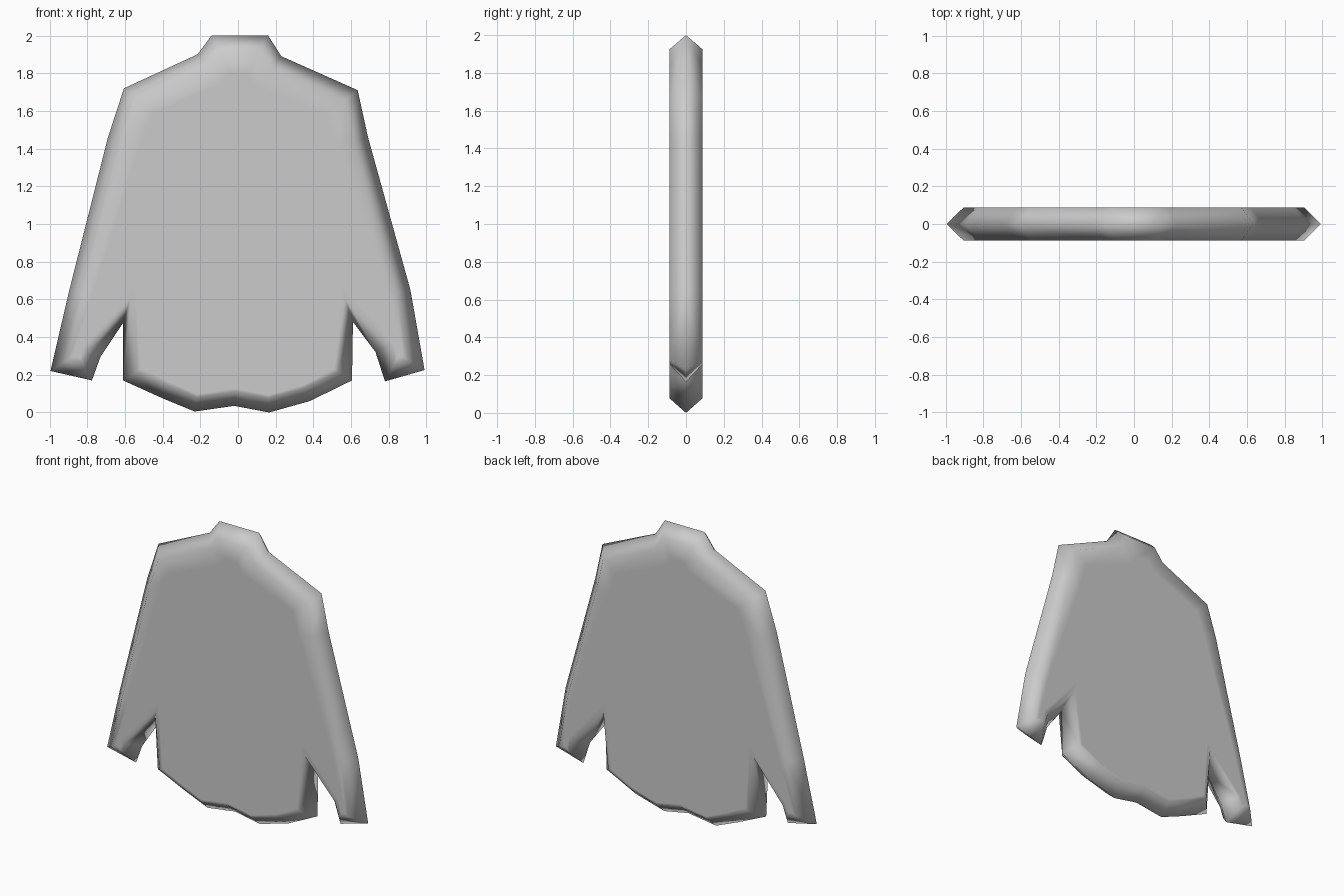
import bpy, bmesh
from mathutils import Vector

cube = bpy.data.objects.get("Cube")
if cube:
    bpy.data.objects.remove(cube, do_unlink=True)

HALF_DEPTH = 0.087
BEVEL = 0.075

# Garment outline (x, z), clockwise from the collar
OUTLINE = [
    (-0.14, 2.0), (0.16, 2.0), (0.23, 1.89), (0.635, 1.71), (0.69, 1.46),
    (0.915, 0.65), (0.99, 0.225), (0.78, 0.165), (0.73, 0.32), (0.61, 0.48),
    (0.605, 0.17), (0.38, 0.06), (0.165, 0.0), (-0.02, 0.035), (-0.23, 0.005),
    (-0.4, 0.075), (-0.61, 0.17), (-0.61, 0.475), (-0.73, 0.295),
    (-0.775, 0.17), (-0.995, 0.22), (-0.895, 0.65), (-0.69, 1.46),
    (-0.605, 1.72), (-0.215, 1.9),
]


def inset(points, width):
    """Move each corner inward along its mitre; width depends on height."""
    result = []
    for i, p in enumerate(points):
        a = (p - points[i - 1]).normalized()
        b = (points[(i + 1) % len(points)] - p).normalized()
        na, nb = Vector((a.y, -a.x)), Vector((b.y, -b.x))
        mitre = (na + nb).normalized()
        reach = min(1 / max(mitre.dot(na), 0.1), 1.8)
        result.append(p + mitre * width(p.y) * reach)
    return result


edge = [Vector(p) for p in OUTLINE]
rim = inset(edge, lambda z: BEVEL)
panel = inset(rim, lambda z: 0.01 + 0.06 * z)

bm = bmesh.new()


def ring(points, y):
    return [bm.verts.new((p.x, y, p.y)) for p in points]


def bridge(r, s):
    for i in range(len(r)):
        bm.faces.new((r[i - 1], r[i], s[i], s[i - 1]))


# Ridge around the side, bevels to both faces, then flat front and back panels
ridge = ring(edge, 0)
for y in (-HALF_DEPTH, HALF_DEPTH):
    outer, inner = ring(rim, y), ring(panel, y)
    bridge(ridge, outer)
    bridge(outer, inner)
    bm.faces.new(inner)
bmesh.ops.recalc_face_normals(bm, faces=bm.faces)

mesh = bpy.data.meshes.new("shirt")
bm.to_mesh(mesh)
bm.free()
shirt = bpy.data.objects.new("shirt", mesh)
bpy.context.collection.objects.link(shirt)

# Plain grey cloth
cloth = bpy.data.materials.new("grey cloth")
cloth.use_nodes = True
cloth.diffuse_color = (0.6, 0.6, 0.6, 1)
cloth.node_tree.nodes["Principled BSDF"].inputs["Base Color"].default_value = (0.6, 0.6, 0.6, 1)
mesh.materials.append(cloth)

# Soft shading over the bevels
for f in mesh.polygons:
    f.use_smooth = True
